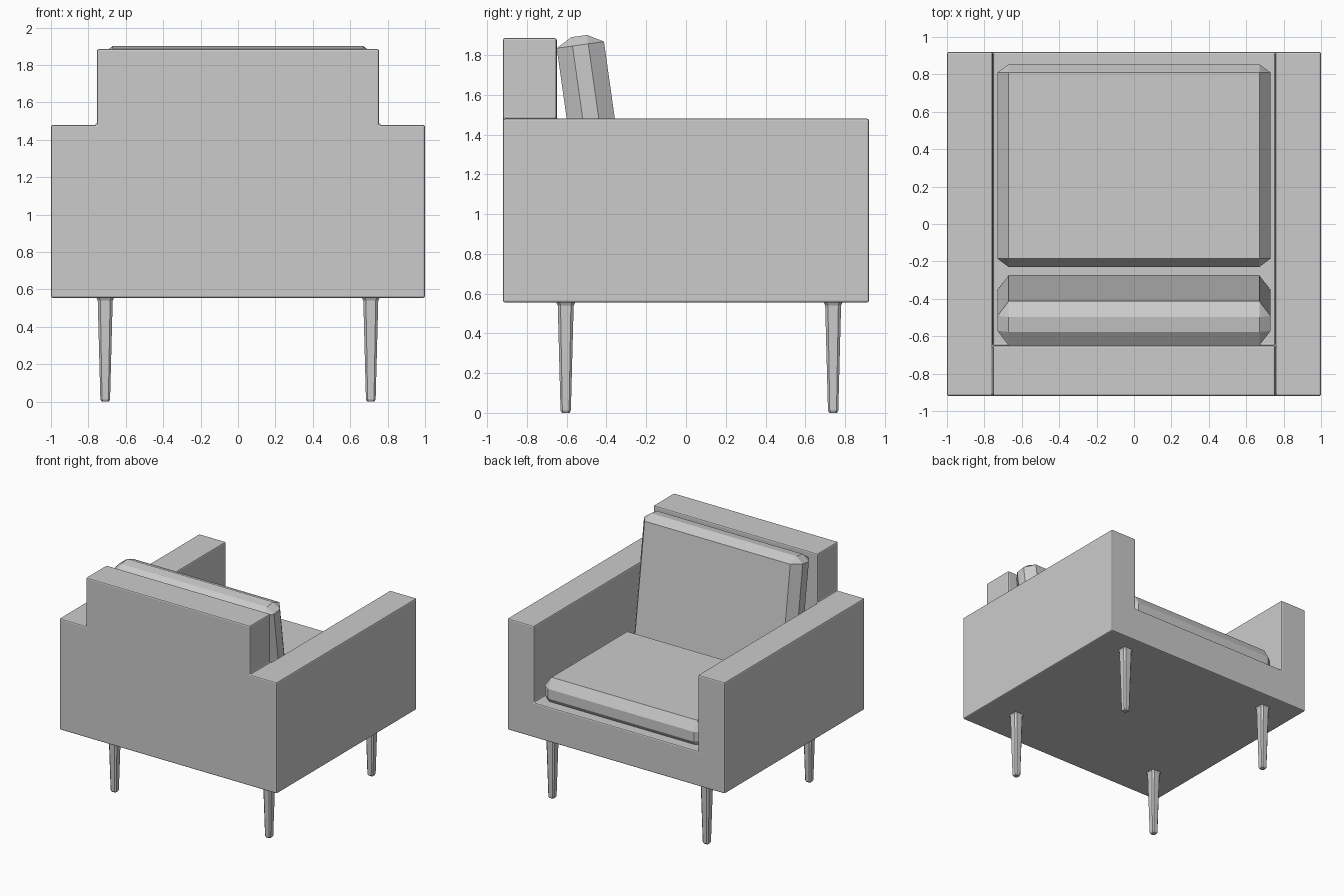
import bpy, bmesh
from math import radians
from itertools import product

cube = bpy.data.objects.get("Cube")
if cube:
    bpy.data.objects.remove(cube)

grey = bpy.data.materials.new("light_grey")
grey.use_nodes = True
grey.diffuse_color = (0.6, 0.6, 0.6, 1)
grey.node_tree.nodes["Principled BSDF"].inputs["Base Color"].default_value = (0.6, 0.6, 0.6, 1)


def finish(bm, name, location=(0, 0, 0), tilt=0):
    """Turn a bmesh into a flat-shaded object."""
    bmesh.ops.recalc_face_normals(bm, faces=bm.faces)
    mesh = bpy.data.meshes.new(name)
    bm.to_mesh(mesh)
    bm.free()
    mesh.materials.append(grey)
    obj = bpy.data.objects.new(name, mesh)
    bpy.context.collection.objects.link(obj)
    obj.location = location
    obj.rotation_euler.x = radians(tilt)
    return obj


def merge_flat(bm):
    bmesh.ops.dissolve_limit(bm, angle_limit=radians(1), verts=bm.verts, edges=bm.edges)


# Frame: base, arms and back as one solid, made of the filled cells of a coarse grid
xs = (-1, -0.755, 0.755, 1)
ys = (-0.92, -0.65, 0.92)
zs = (0.555, 0.845, 1.48, 1.885)


def solid(i, j, k):
    if not (0 <= i < 3 and 0 <= j < 2 and 0 <= k < 3):
        return False
    is_base = k == 0
    is_arm = i != 1 and k < 2
    is_back = i == 1 and j == 0
    return is_base or is_arm or is_back


bm = bmesh.new()
corner = {c: bm.verts.new((xs[c[0]], ys[c[1]], zs[c[2]]))
          for c in product(range(4), range(3), range(4))}
for cell in product(range(3), range(2), range(3)):
    if not solid(*cell):
        continue
    for axis, side in product(range(3), (0, 1)):
        neighbour = list(cell)
        neighbour[axis] += 2 * side - 1
        if solid(*neighbour):
            continue
        u, v = [a for a in range(3) if a != axis]
        loop = []
        for du, dv in ((0, 0), (1, 0), (1, 1), (0, 1)):
            c = list(cell)
            c[axis] += side
            c[u] += du
            c[v] += dv
            loop.append(corner[tuple(c)])
        bm.faces.new(loop)
bmesh.ops.delete(bm, geom=[v for v in bm.verts if not v.link_faces], context="VERTS")
bmesh.ops.recalc_face_normals(bm, faces=bm.faces)
merge_flat(bm)
frame = finish(bm, "frame")
bevel = frame.modifiers.new("edge_bevel", "BEVEL")
bevel.width = 0.01
bevel.segments = 2


# Cushions: chamfered slabs
def cushion(name, location, tilt=0):
    hx, hy, hz = 0.73, 0.5425, 0.12
    ix, iy, iz = hx - 0.06, hy - 0.045, hz - 0.08
    bm = bmesh.new()
    for sx, sy, sz in product((-1, 1), repeat=3):
        for x, y, z in ((ix, iy, hz), (hx, iy, iz), (ix, hy, iz)):
            bm.verts.new((sx * x, sy * y, sz * z))
    bmesh.ops.convex_hull(bm, input=bm.verts)
    merge_flat(bm)
    finish(bm, name, location, tilt)


cushion("seat_cushion", (0, 0.3125, 0.917))
cushion("back_cushion", (0, -0.462, 1.358), tilt=98)


# Legs: tapered square posts with chamfered corners and a flared top
def leg(name, x, y):
    bm = bmesh.new()
    rings = []
    for half, z in ((0.019, 0), (0.026, 0.012), (0.04, 0.54), (0.05, 0.56)):
        c = half * 0.65
        outline = ((half, -c), (half, c), (c, half), (-c, half),
                   (-half, c), (-half, -c), (-c, -half), (c, -half))
        rings.append([bm.verts.new((px, py, z)) for px, py in outline])
    for low, high in zip(rings, rings[1:]):
        for n in range(8):
            m = (n + 1) % 8
            bm.faces.new((low[n], low[m], high[m], high[n]))
    bm.faces.new(rings[0])
    bm.faces.new(rings[-1])
    finish(bm, name, (x, y, 0))


for side, x in (("left", 0.71), ("right", -0.71)):
    leg("rear_leg_" + side, x, -0.605)
    leg("front_leg_" + side, x, 0.74)
